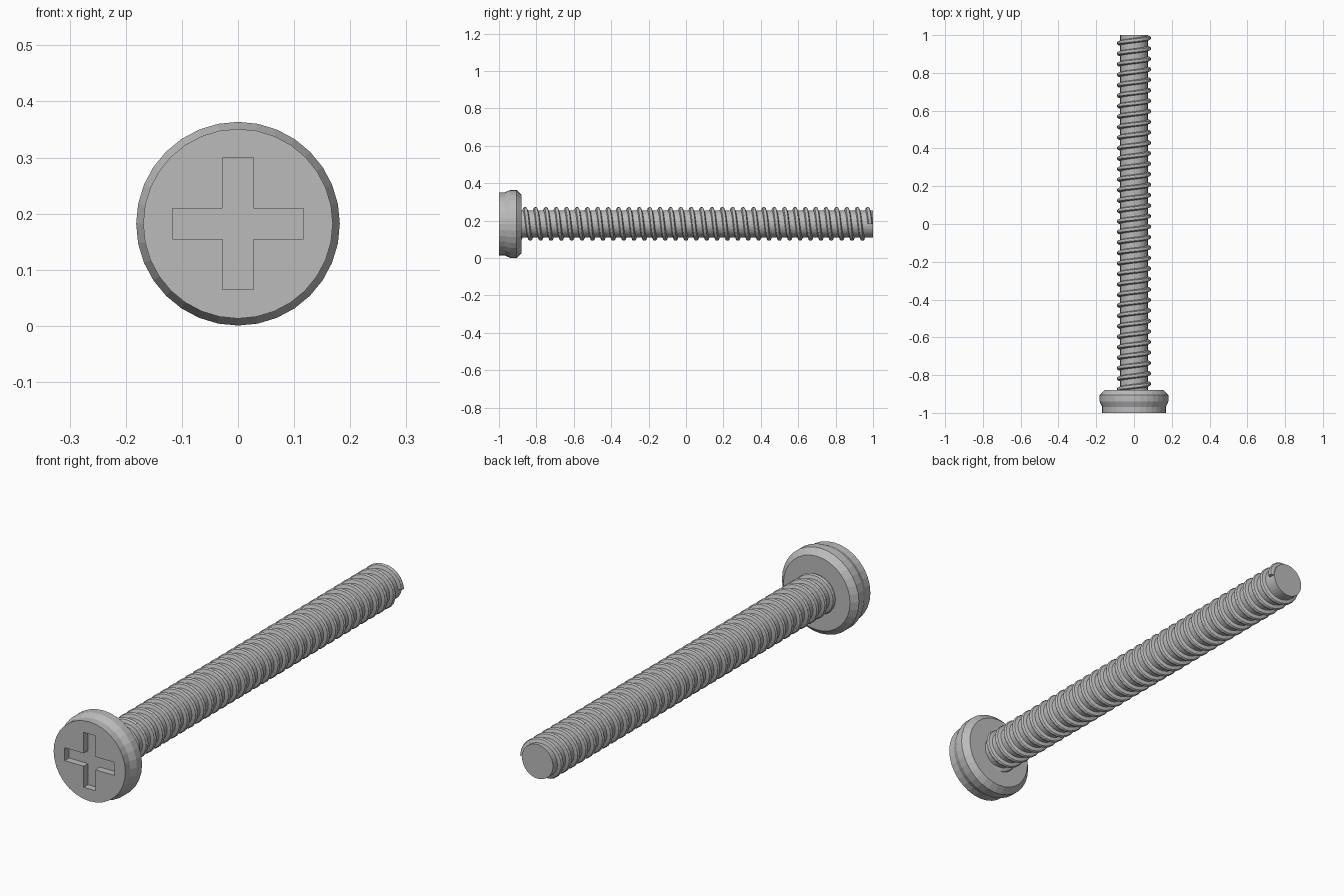
import bpy, bmesh, math

if "Cube" in bpy.data.objects:
    bpy.data.objects.remove(bpy.data.objects["Cube"])

CZ = 0.182            # height of the screw axis
SIDES = 32


def make_object(name, bm, mat):
    bmesh.ops.recalc_face_normals(bm, faces=bm.faces)
    mesh = bpy.data.meshes.new(name)
    bm.to_mesh(mesh)
    bm.free()
    mesh.materials.append(mat)
    obj = bpy.data.objects.new(name, mesh)
    bpy.context.collection.objects.link(obj)
    return obj


def skin(bm, rings, closed_section=True):
    """Bridge consecutive vertex rings and cap both ends."""
    for a, b in zip(rings, rings[1:]):
        n = len(a)
        for i in range(n):
            j = (i + 1) % n
            bm.faces.new((a[i], a[j], b[j], b[i]))
    bm.faces.new(rings[0])
    bm.faces.new(rings[-1])


def turned(name, profile, mat):
    """Lathe (y, radius) pairs around the screw axis."""
    bm = bmesh.new()
    rings = []
    for y, r in profile:
        rings.append([bm.verts.new((r * math.cos(t), y, CZ + r * math.sin(t)))
                      for t in (2 * math.pi * i / SIDES for i in range(SIDES))])
    skin(bm, rings)
    return make_object(name, bm, mat)


steel = bpy.data.materials.new("grey steel")
steel.diffuse_color = (0.5, 0.5, 0.5, 1)
steel.use_nodes = True
steel.node_tree.nodes["Principled BSDF"].inputs["Base Color"].default_value = steel.diffuse_color

# Head with a stepped rim and chamfered back
head = turned("head", [(-1.0, 0.169), (-0.968, 0.169), (-0.94, 0.1815),
                       (-0.905, 0.1815), (-0.88, 0.157)], steel)

# Cross recess cut into the head
L, W = 0.117, 0.0275
quarter = [(W, W), (W, L), (-W, L)]
cross = []
for k in range(4):
    c, s = round(math.cos(k * math.pi / 2)), round(math.sin(k * math.pi / 2))
    cross += [(x * c - z * s, x * s + z * c) for x, z in quarter]
bm = bmesh.new()
skin(bm, [[bm.verts.new((x, y, CZ + z)) for x, z in cross] for y in (-1.05, -0.97)])
cutter = make_object("cross_cutter", bm, steel)
cutter.hide_render = True
mod = head.modifiers.new("cross_recess", 'BOOLEAN')
mod.operation = 'DIFFERENCE'
mod.solver = 'EXACT'
mod.object = cutter
bpy.context.view_layer.objects.active = head
bpy.ops.object.modifier_apply(modifier=mod.name)
bpy.data.objects.remove(cutter)

# Core of the shaft
turned("shaft", [(-0.89, 0.073), (1.0, 0.073)], steel)

# Right-handed thread swept along the shaft, ending on the +x side at the tip
PITCH, TURNS, STEPS = 0.0555, 34, 24
section = [(-0.014, 0.070), (-0.008, 0.087), (-0.003, 0.090),
           (0.003, 0.090), (0.008, 0.087), (0.014, 0.070)]
bm = bmesh.new()
rings = []
for i in range(TURNS * STEPS + 1):
    t = 2 * math.pi * i / STEPS
    yc = 0.985 - PITCH * (TURNS - i / STEPS)
    rings.append([bm.verts.new((r * math.cos(t), min(yc + dy, 1.0), CZ - r * math.sin(t)))
                  for dy, r in section])
skin(bm, rings)
make_object("thread", bm, steel)
